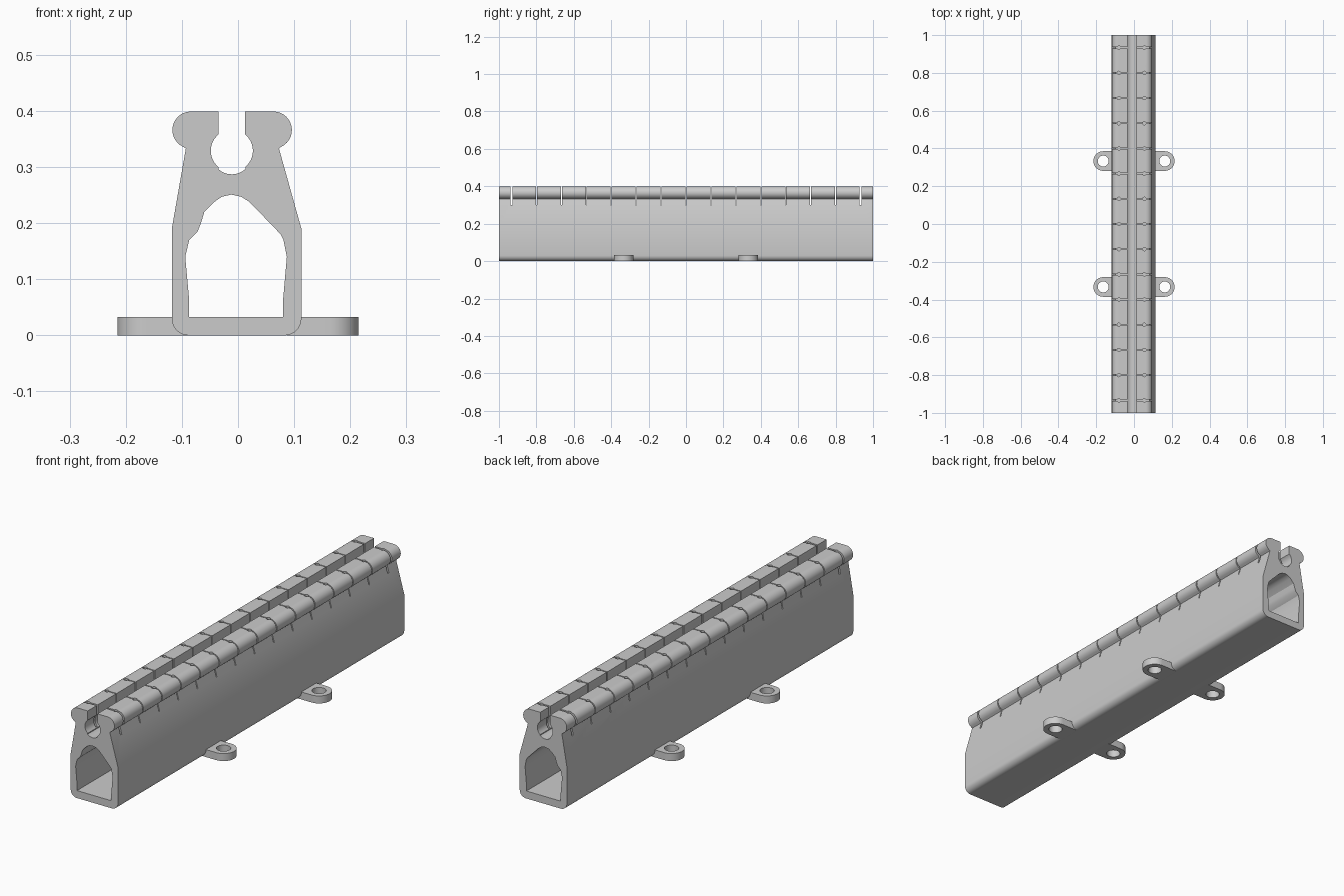
import bpy, bmesh
from math import sin, cos, radians, pi
from mathutils import Matrix, Vector

cube = bpy.data.objects.get("Cube")
if cube:
    bpy.data.objects.remove(cube, do_unlink=True)

grey = bpy.data.materials.new("plain grey")
grey.use_nodes = True
colour = (0.6, 0.6, 0.6, 1)
grey.diffuse_color = colour
grey.node_tree.nodes["Principled BSDF"].inputs["Base Color"].default_value = colour


def arc(cx, cy, r, start, end, steps=10):
    angles = [radians(start + (end - start) * i / steps) for i in range(steps + 1)]
    return [(cx + r * cos(a), cy + r * sin(a)) for a in angles]


def prism(name, loops, depth, matrix):
    """Fill outline loops (holes allowed), extrude along z, then place."""
    bm = bmesh.new()
    for loop in loops:
        verts = [bm.verts.new((x, y, 0)) for x, y in loop]
        for a, b in zip(verts, verts[1:] + verts[:1]):
            bm.edges.new((a, b))
    bmesh.ops.triangle_fill(bm, edges=bm.edges[:], use_beauty=True)
    ext = bmesh.ops.extrude_face_region(bm, geom=bm.faces[:], use_keep_orig=True)
    moved = [v for v in ext["geom"] if isinstance(v, bmesh.types.BMVert)]
    bmesh.ops.translate(bm, verts=moved, vec=(0, 0, depth))
    bmesh.ops.transform(bm, matrix=matrix, verts=bm.verts[:])
    bmesh.ops.recalc_face_normals(bm, faces=bm.faces[:])
    return finish(name, bm)


def finish(name, bm):
    mesh = bpy.data.meshes.new(name)
    bm.to_mesh(mesh)
    bm.free()
    mesh.materials.append(grey)
    obj = bpy.data.objects.new(name, mesh)
    bpy.context.collection.objects.link(obj)
    return obj


def select(obj):
    bpy.ops.object.select_all(action="DESELECT")
    obj.select_set(True)
    bpy.context.view_layer.objects.active = obj


def smooth(obj):
    select(obj)
    bpy.ops.object.shade_smooth_by_angle(angle=radians(28))


# Rail outline in x, z: rounded base, tapered walls, clip jaws around a bore
outer = arc(0.083, 0.03, 0.03, -90, 0, 8) + [(0.113, 0.19), (0.073, 0.333)]
outer += arc(0.063, 0.366, 0.033, -65, 90, 14)
outer += [(0.0125, 0.399), (0.0125, 0.359)]
outer += arc(-0.011, 0.329, 0.0375, 50, -50, 12)
outer += arc(-0.011, 0.323, 0.036, -48, -132, 8)
outer += arc(-0.011, 0.329, 0.0375, 230, 130, 12)
outer += [(-0.035, 0.359), (-0.035, 0.399)]
outer += arc(-0.084, 0.366, 0.033, 90, 245, 14)
outer += [(-0.093, 0.333), (-0.118, 0.19)] + arc(-0.088, 0.03, 0.03, 180, 270, 8)

# Hollow through the rail
cavity = [(-0.087, 0.033), (0.08, 0.033), (0.08, 0.06), (0.087, 0.14),
          (0.081, 0.17), (0.076, 0.18), (0.06, 0.197), (0.02, 0.238),
          (0.006, 0.247), (-0.012, 0.251), (-0.029, 0.247), (-0.042, 0.238),
          (-0.06, 0.22), (-0.066, 0.2), (-0.072, 0.185), (-0.087, 0.17),
          (-0.094, 0.14), (-0.087, 0.063)]
upright = Matrix.Translation((0, 1, 0)) @ Matrix.Rotation(pi / 2, 4, "X")
rail = prism("rail_body", [outer, cavity], 2, upright)

# Cross slits with a small round hole in each jaw
for kind in ("slit", "hole"):
    bm = bmesh.new()
    for i in range(-7, 8):
        y = i * 2 / 15
        if kind == "slit":
            width = 0.009 if abs(i) == 7 else 0.005
            bmesh.ops.create_cube(bm, size=1, matrix=Matrix.LocRotScale(
                Vector((0, y, 0.4)), None, Vector((0.4, width, 0.2))))
        else:
            for x in (-0.08, 0.055):
                bmesh.ops.create_cone(bm, cap_ends=True, segments=12,
                                      radius1=0.009, radius2=0.009, depth=0.19,
                                      matrix=Matrix.Translation((x, y, 0.4)))
    cutter = finish(kind + "_cutter", bm)
    cutter.hide_render = True
    cut = rail.modifiers.new(kind, "BOOLEAN")
    cut.operation, cut.solver, cut.object = "DIFFERENCE", "EXACT", cutter
    select(rail)
    bpy.ops.object.modifier_apply(modifier=cut.name)
    bpy.data.objects.remove(cutter, do_unlink=True)
smooth(rail)

# Four mounting tabs with screw holes
tab = [(0.086, -0.052)] + arc(0.163, 0, 0.052, -90, 90, 20) + [(0.086, 0.052)]
screw_hole = arc(0.163, 0, 0.029, 0, 345, 23)
for side, turn in (("left", 0), ("right", pi)):
    for end, y in (("front", -1 / 3), ("back", 1 / 3)):
        place = Matrix.Translation((0, y, 0)) @ Matrix.Rotation(turn, 4, "Z")
        smooth(prism(f"mounting_tab_{end}_{side}", [tab, screw_hole], 0.033, place))
